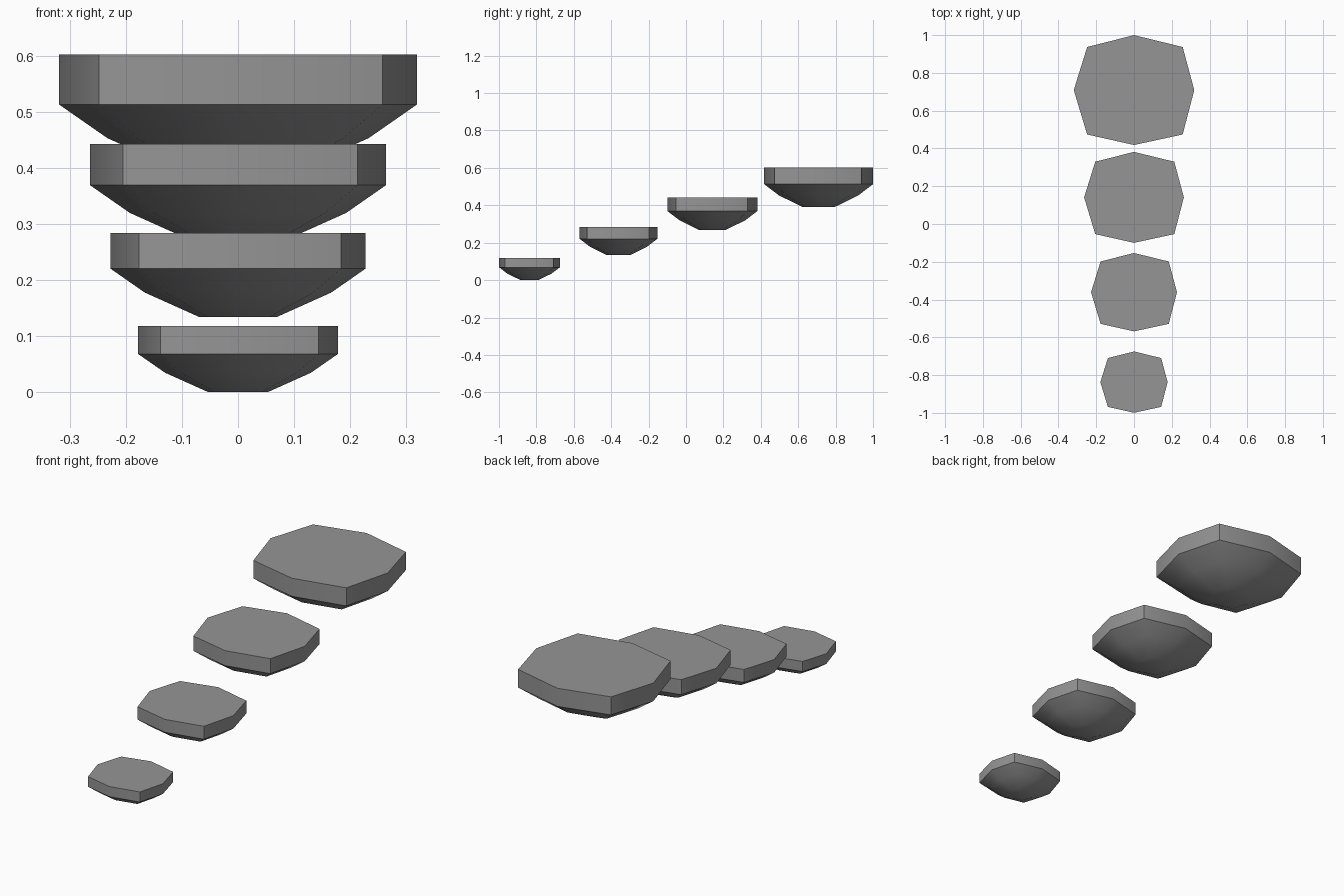
import bpy, bmesh, math

if "Cube" in bpy.data.objects:
    bpy.data.objects.remove(bpy.data.objects["Cube"])

# Single flat grey for all stones
stone = bpy.data.materials.new("stone grey")
stone.diffuse_color = (0.30, 0.30, 0.30, 1)
stone.use_nodes = True
stone.node_tree.nodes["Principled BSDF"].inputs["Base Color"].default_value = stone.diffuse_color

# Slightly irregular eight-sided outline (half width = 1)
OUTLINE = [(1, 0), (0.808, 0.715), (0, 0.912), (-0.777, 0.715),
           (-1, 0), (-0.777, -0.737), (0, -0.912), (0.808, -0.737)]
# Rings from bottom to top: (outline scale, height), relative to half width
RINGS = [(0.30, 0.0), (0.73, 0.193), (1.0, 0.381), (1.0, 0.66)]


def stepping_stone(name, size, y, top):
    """Floating stone: flat top, upright rim, tapering underside."""
    bm = bmesh.new()
    base = top - RINGS[-1][1] * size
    rings = [[bm.verts.new((px * s * size, y + py * s * size, base + h * size))
              for px, py in OUTLINE] for s, h in RINGS]
    n = len(OUTLINE)
    for low, high in zip(rings, rings[1:]):
        for i in range(n):
            j = (i + 1) % n
            bm.faces.new((low[i], low[j], high[j], high[i]))
    bm.faces.new(rings[0][::-1])
    bm.faces.new(rings[-1])
    bmesh.ops.recalc_face_normals(bm, faces=bm.faces)
    mesh = bpy.data.meshes.new(name)
    bm.to_mesh(mesh)
    bm.free()
    mesh.materials.append(stone)
    obj = bpy.data.objects.new(name, mesh)
    bpy.context.collection.objects.link(obj)
    # Rounded underside, crisp rim
    bpy.ops.object.select_all(action='DESELECT')
    obj.select_set(True)
    bpy.context.view_layer.objects.active = obj
    bpy.ops.object.shade_smooth_by_angle(angle=math.radians(38))


# Four stones climbing from front to back
for name, size, y, top in [("stone_smallest", 0.178, -0.837, 0.118),
                           ("stone_small", 0.2275, -0.361, 0.284),
                           ("stone_medium", 0.264, 0.141, 0.443),
                           ("stone_large", 0.319, 0.709, 0.602)]:
    stepping_stone(name, size, y, top)
